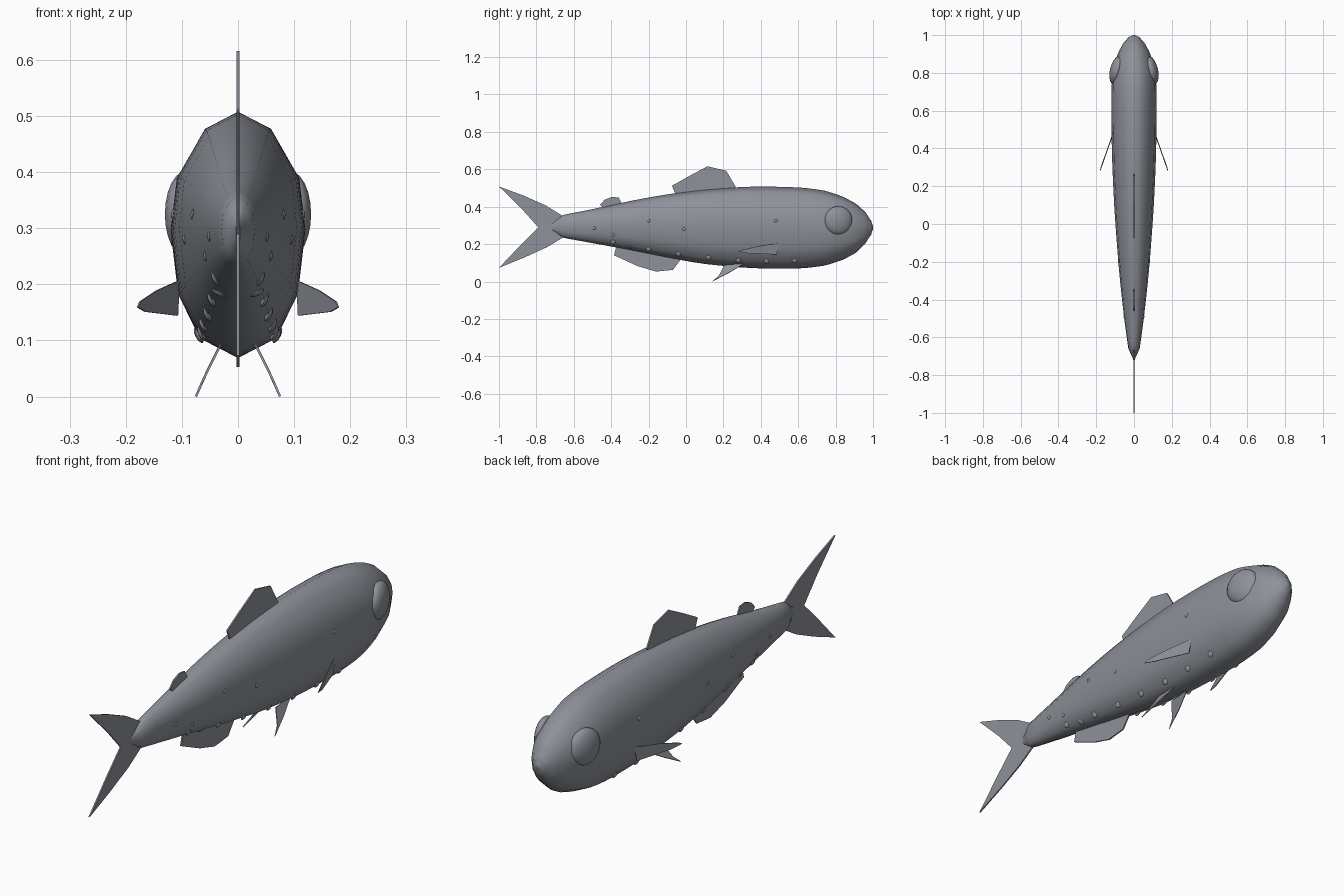
import bpy, bmesh, math
from mathutils import Matrix, Vector

cube = bpy.data.objects.get("Cube")
if cube:
    bpy.data.objects.remove(cube, do_unlink=True)

grey = bpy.data.materials.new("slate_grey")
grey.use_nodes = True
grey.diffuse_color = (0.27, 0.285, 0.32, 1)
grey.node_tree.nodes["Principled BSDF"].inputs["Base Color"].default_value = grey.diffuse_color


def finish(name, bm, smooth=False, mirror=False, thickness=0.0):
    """Turn a bmesh into a named object with optional solidify and mirror."""
    bmesh.ops.recalc_face_normals(bm, faces=bm.faces)
    mesh = bpy.data.meshes.new(name)
    bm.to_mesh(mesh)
    bm.free()
    mesh.materials.append(grey)
    obj = bpy.data.objects.new(name, mesh)
    bpy.context.collection.objects.link(obj)
    if thickness:
        mod = obj.modifiers.new("Thickness", "SOLIDIFY")
        mod.thickness = thickness
        mod.offset = 0
    if mirror:
        obj.modifiers.new("Mirror", "MIRROR").use_clip = False
    if smooth:
        bpy.ops.object.select_all(action="DESELECT")
        obj.select_set(True)
        bpy.context.view_layer.objects.active = obj
        bpy.ops.object.shade_smooth_by_angle(angle=math.radians(60))
    return obj


# Body stations: y, top z, bottom z, half width
STATIONS = [
    (-0.72, 0.31, 0.275, 0.004), (-0.66, 0.355, 0.235, 0.03),
    (-0.5, 0.387, 0.205, 0.052), (-0.3, 0.43, 0.168, 0.074),
    (-0.1, 0.466, 0.128, 0.091), (0.1, 0.491, 0.094, 0.105),
    (0.35, 0.507, 0.072, 0.116), (0.6, 0.503, 0.07, 0.12),
    (0.74, 0.486, 0.085, 0.118), (0.84, 0.453, 0.117, 0.105),
    (0.91, 0.415, 0.155, 0.082), (0.96, 0.37, 0.205, 0.055),
    (0.99, 0.325, 0.25, 0.028), (1.0, 0.297, 0.28, 0.008),
]
# Half cross-section from back to belly: width factor, height factor
SECTION = [(0, 1), (0.5, 0.86), (0.91, 0.47), (1, 0.05), (0.89, -0.48), (0.57, -0.84), (0, -1)]


def spline(a, b, c, d, t):
    return [q + (r - p) * t / 2 + (2 * p - 5 * q + 4 * r - s) * t * t / 2
            + (3 * q - p - 3 * r + s) * t ** 3 / 2 for p, q, r, s in zip(a, b, c, d)]


def body_rings(steps=3):
    last = len(STATIONS) - 1
    rings = []
    for i in range(last):
        for k in range(steps):
            t = k / steps
            y = STATIONS[i][0] * (1 - t) + STATIONS[i + 1][0] * t
            rest = spline(STATIONS[max(i - 1, 0)], STATIONS[i], STATIONS[i + 1],
                          STATIONS[min(i + 2, last)], t)[1:]
            rings.append([y] + rest)
    return rings + [STATIONS[last]]


RINGS = body_rings()


def make_body():
    bm = bmesh.new()
    outline = SECTION + [(-w, h) for w, h in SECTION[-2:0:-1]]
    loops = []
    for y, top, bottom, half in RINGS:
        mid, tall = (top + bottom) / 2, (top - bottom) / 2
        loops.append([bm.verts.new((w * half, y, mid + h * tall)) for w, h in outline])
    count = len(outline)
    for one, two in zip(loops, loops[1:]):
        for j in range(count):
            n = (j + 1) % count
            bm.faces.new((one[j], one[n], two[n], two[j]))
    bm.faces.new(loops[0])
    bm.faces.new(loops[-1])
    finish("body", bm, smooth=True)


def skin(y, z):
    """Point on the left flank at a given length and height, with its outward direction."""
    _, top, bottom, half = min(RINGS, key=lambda r: abs(r[0] - y))
    for a, b in zip(RINGS, RINGS[1:]):
        if a[0] <= y <= b[0]:
            t = (y - a[0]) / (b[0] - a[0])
            _, top, bottom, half = [p + (q - p) * t for p, q in zip(a, b)]
    tall = (top - bottom) / 2
    height = (z - (top + bottom) / 2) / tall
    for (w0, h0), (w1, h1) in zip(SECTION, SECTION[1:]):
        if h1 <= height <= h0:
            w = w0 + (w1 - w0) * (height - h0) / (h1 - h0)
            out = Vector(((h0 - h1) * tall, 0, (w1 - w0) * half)).normalized()
            return Vector((w * half, y, z)), out
    return Vector((0, y, z)), Vector((0, 0, -1))


def make_fin(name, points, mirror=False, thickness=0.006):
    bm = bmesh.new()
    bm.faces.new([bm.verts.new(p) for p in points])
    finish(name, bm, mirror=mirror, thickness=thickness)


def flat_fin(name, profile):
    make_fin(name, [(0, y, z) for y, z in profile])


make_body()

# Fins on the centre line
flat_fin("dorsal_fin", [(-0.075, 0.512), (0.01, 0.56), (0.115, 0.616), (0.215, 0.592),
                        (0.265, 0.508), (0.25, 0.47), (-0.05, 0.45)])
flat_fin("adipose_fin", [(-0.46, 0.41), (-0.435, 0.437), (-0.395, 0.453), (-0.36, 0.449),
                         (-0.345, 0.42), (-0.36, 0.39), (-0.43, 0.385)])
flat_fin("anal_fin", [(-0.37, 0.2), (-0.385, 0.14), (-0.26, 0.083), (-0.16, 0.053),
                      (-0.07, 0.062), (-0.03, 0.115), (-0.05, 0.16)])
flat_fin("tail_fin", [(-1, 0.508), (-0.87, 0.46), (-0.75, 0.407), (-0.65, 0.345),
                      (-0.65, 0.24), (-0.74, 0.185), (-0.86, 0.13), (-1, 0.073),
                      (-0.88, 0.2), (-0.79, 0.29), (-0.88, 0.39)])

# Paired fins
make_fin("pectoral_fins", [(0.105, 0.5, 0.207), (0.145, 0.385, 0.189), (0.175, 0.3, 0.169),
                           (0.179, 0.282, 0.159), (0.165, 0.33, 0.151), (0.108, 0.485, 0.144)],
         mirror=True, thickness=0.003)
make_fin("pelvic_fins", [(0.075, 0.14, 0), (0.062, 0.175, 0.03), (0.033, 0.205, 0.088),
                         (0.03, 0.31, 0.095), (0.054, 0.23, 0.047)],
         mirror=True, thickness=0.004)

# Bulging eyes
bm = bmesh.new()
place = Matrix.Translation((0.091, 0.815, 0.325)) @ Matrix.Rotation(math.radians(14), 4, "Z")
bmesh.ops.create_uvsphere(bm, u_segments=20, v_segments=12, radius=1,
                          matrix=place @ Matrix.Diagonal((0.036, 0.078, 0.078, 1)))
finish("eyes", bm, smooth=True, mirror=True)

# Small light organs set into the belly and flanks
bm = bmesh.new()
belly = [(0.58, 0.11), (0.43, 0.108), (0.28, 0.112), (0.12, 0.127), (-0.04, 0.146),
         (-0.2, 0.172), (-0.3, 0.185), (-0.39, 0.21)]
flank = [(0.48, 0.325), (-0.01, 0.28), (-0.2, 0.325), (-0.39, 0.25), (-0.49, 0.285)]
for spots, size in ((belly, 0.014), (flank, 0.009)):
    for y, z in spots:
        spot, out = skin(y, z)
        turn = out.to_track_quat("Z", "Y").to_matrix().to_4x4()
        bmesh.ops.create_uvsphere(bm, u_segments=10, v_segments=6, radius=size,
                                  matrix=Matrix.Translation(spot) @ turn @ Matrix.Diagonal((1, 1, 0.4, 1)))
finish("light_organs", bm, smooth=True, mirror=True)
